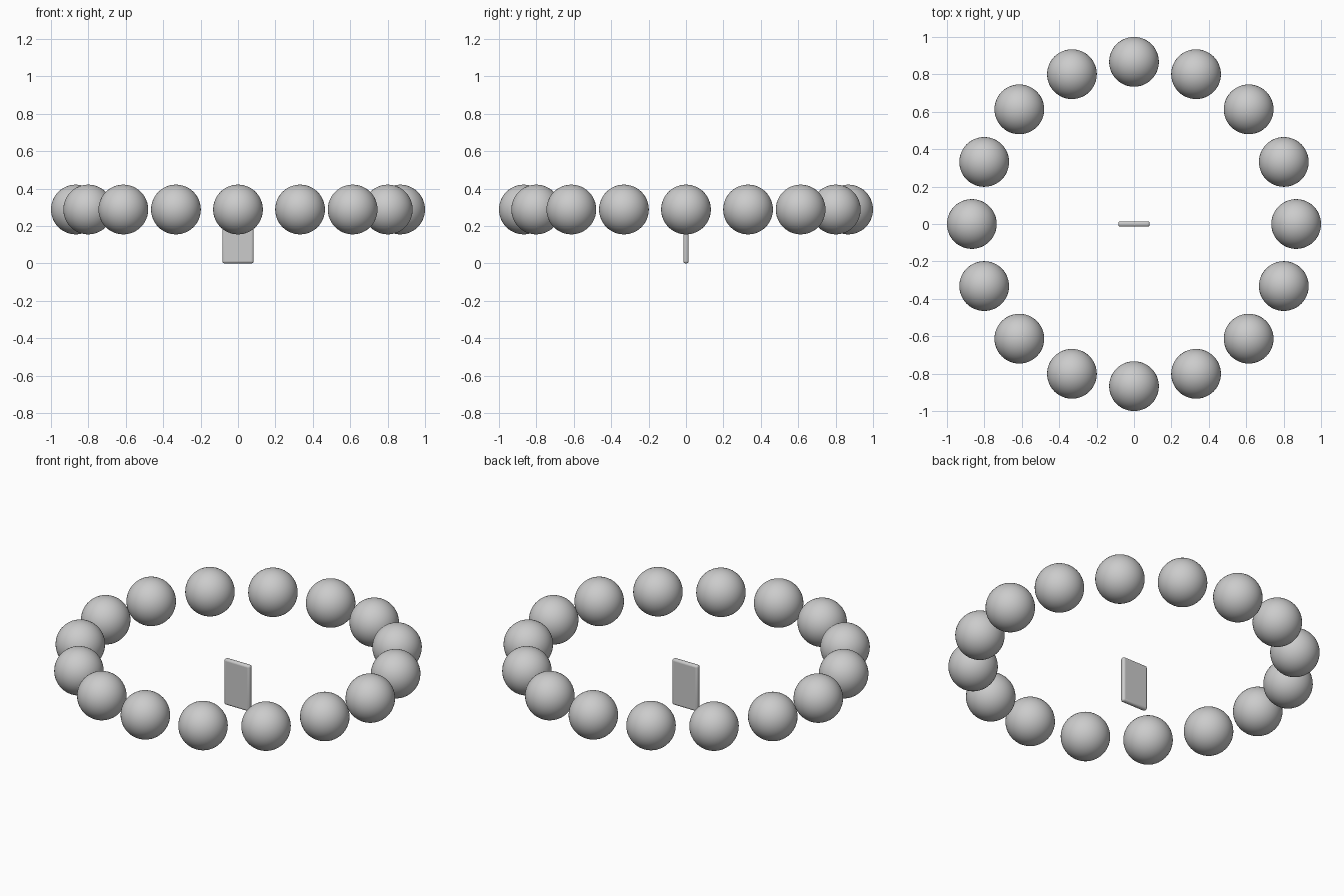
import bpy
import math

if "Cube" in bpy.data.objects:
    bpy.data.objects.remove(bpy.data.objects["Cube"])

RING_RADIUS = 0.867
BALL_RADIUS = 0.133
BALL_HEIGHT = 0.288
COUNT = 16
PLATE = (0.168, 0.029, 0.272)

# ring of balls sharing one smooth sphere mesh
bpy.ops.mesh.primitive_uv_sphere_add(segments=48, ring_count=24, radius=BALL_RADIUS)
first = bpy.context.object
bpy.ops.object.shade_smooth()
for i in range(COUNT):
    ball = first if i == 0 else first.copy()
    if i:
        bpy.context.collection.objects.link(ball)
    a = 2 * math.pi * i / COUNT
    ball.name = f"ring_ball_{i + 1:02d}"
    ball.location = (RING_RADIUS * math.cos(a), RING_RADIUS * math.sin(a), BALL_HEIGHT)

# thin upright plate with rounded edges in the middle
bpy.ops.mesh.primitive_cube_add(size=1, location=(0, 0, PLATE[2] / 2))
plate = bpy.context.object
plate.name = "centre_plate"
plate.scale = PLATE
bpy.ops.object.transform_apply(location=False, rotation=False, scale=True)
bevel = plate.modifiers.new("rounded_edges", 'BEVEL')
bevel.width = 0.012
bevel.segments = 4
bpy.ops.object.shade_smooth_by_angle(angle=math.radians(35))
